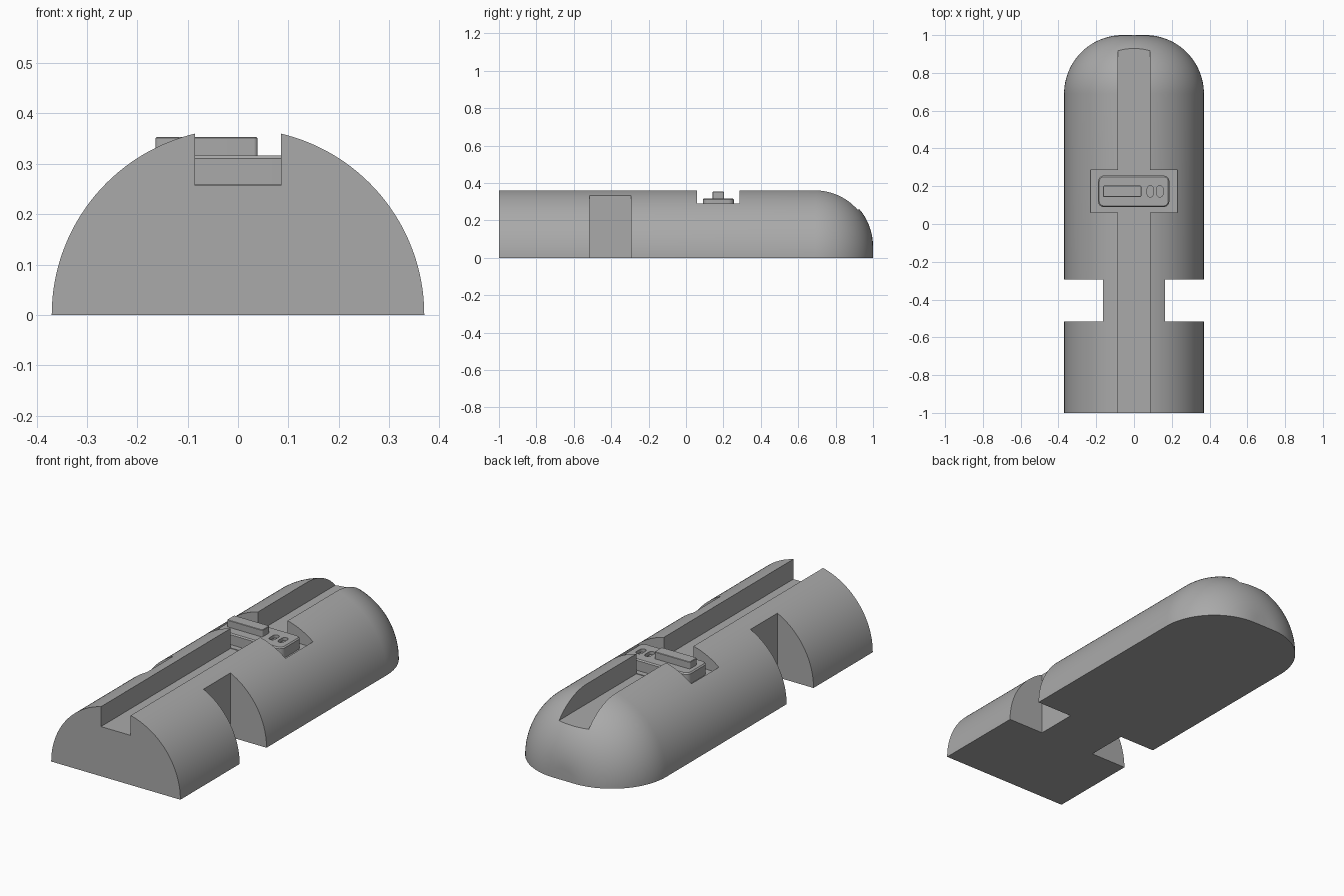
import bpy, bmesh, math
from mathutils import Vector

cube = bpy.data.objects.get("Cube")
if cube:
    bpy.data.objects.remove(cube, do_unlink=True)

grey = bpy.data.materials.new("mid grey")
grey.use_nodes = True
color = (0.4, 0.4, 0.4, 1)
grey.diffuse_color = color
grey.node_tree.nodes["Principled BSDF"].inputs["Base Color"].default_value = color

RADIUS, FILLET = 0.37, 0.31
PANEL_Y = 0.173


def add_object(name, bm):
    bmesh.ops.recalc_face_normals(bm, faces=bm.faces[:])
    mesh = bpy.data.meshes.new(name)
    bm.to_mesh(mesh)
    bm.free()
    mesh.materials.append(grey)
    obj = bpy.data.objects.new(name, mesh)
    bpy.context.collection.objects.link(obj)
    return obj


def box(name, x, y, z):
    """Box spanning the (low, high) pairs x, y and z."""
    bm = bmesh.new()
    bmesh.ops.create_cube(bm, size=1)
    for v in bm.verts:
        v.co = Vector([(a + b) / 2 + c * (b - a) for (a, b), c in zip((x, y, z), v.co)])
    return add_object(name, bm)


def rounded_slab(name, x, y, z, corner, edge=0.0):
    """Slab with rounded plan corners and an optional small top chamfer."""
    def ring(inset, height):
        r = corner - inset
        points = []
        for cx, cy, start in ((x[1], y[1], 0), (x[0], y[1], 90), (x[0], y[0], 180), (x[1], y[0], 270)):
            sx = -1 if cx == x[1] else 1
            sy = -1 if cy == y[1] else 1
            for i in range(9):
                a = math.radians(start + i * 90 / 8)
                points.append(bm.verts.new((cx + sx * corner + r * math.cos(a),
                                            cy + sy * corner + r * math.sin(a), height)))
        return points
    bm = bmesh.new()
    rings = [ring(0, z[0]), ring(0, z[1] - edge)]
    if edge:
        rings.append(ring(edge, z[1]))
    for low, high in zip(rings, rings[1:]):
        for i in range(len(low)):
            j = (i + 1) % len(low)
            bm.faces.new((low[i], low[j], high[j], high[i]))
    bm.faces.new(rings[0])
    bm.faces.new(rings[-1])
    return add_object(name, bm)


def carve(obj, cutters):
    """Subtract the cutters, bake the result and drop the cutters."""
    for cutter in cutters:
        cutter.hide_render = True
        mod = obj.modifiers.new("cut", 'BOOLEAN')
        mod.operation = 'DIFFERENCE'
        mod.solver = 'EXACT'
        mod.object = cutter
    depsgraph = bpy.context.evaluated_depsgraph_get()
    mesh = bpy.data.meshes.new_from_object(obj.evaluated_get(depsgraph))
    obj.modifiers.clear()
    obj.data = mesh
    for cutter in cutters:
        bpy.data.objects.remove(cutter, do_unlink=True)


# Half-round body with a filleted nose, spun from a profile
bm = bmesh.new()
profile = [(0, -1), (RADIUS, -1), (RADIUS, 1 - FILLET)]
for i in range(1, 25):
    a = math.radians(90 * i / 24)
    profile.append((RADIUS - FILLET + FILLET * math.cos(a), 1 - FILLET + FILLET * math.sin(a)))
profile.append((0, 1))
verts = [bm.verts.new((r, y, 0)) for r, y in profile]
edges = [bm.edges.new(pair) for pair in zip(verts, verts[1:])]
bmesh.ops.spin(bm, geom=verts + edges, cent=(0, 0, 0), axis=(0, -1, 0),
               angle=math.pi, steps=72)
bmesh.ops.remove_doubles(bm, verts=bm.verts[:], dist=1e-5)
bmesh.ops.dissolve_degenerate(bm, edges=bm.edges[:], dist=1e-5)
rim = [e for e in bm.edges if e.is_boundary and all(abs(v.co.z) < 1e-4 for v in e.verts)]
bmesh.ops.contextual_create(bm, geom=rim)
body = add_object("body", bm)

# Top channel, control pocket and the two side notches
cutters = [box("channel_cutter", (-0.085, 0.085), (-1.1, 1.1), (0.257, 0.6)),
           box("pocket_cutter", (-0.23, 0.23), (0.06, 0.285), (0.26, 0.6))]
for side in (-1, 1):
    cutters.append(box("notch_cutter", tuple(sorted((side * 0.163, side * 0.6))),
                       (-0.515, -0.295), (-0.2, 0.6)))
carve(body, cutters)

# Fill the channel up to the pocket floor so the panel has a seat
seat = box("panel_seat", (-0.085, 0.085), (0.06, 0.285), (0.2, 0.26))

# Control panel with two recessed slots
panel = rounded_slab("control_panel", (-0.19, 0.187), (PANEL_Y - 0.083, PANEL_Y + 0.083),
                     (0.255, 0.317), 0.03, 0.006)
slots = [rounded_slab("slot_cutter", (x - 0.016, x + 0.016), (PANEL_Y - 0.03, PANEL_Y + 0.03),
                      (0.300, 0.35), 0.0155) for x in (0.086, 0.137)]
carve(panel, slots)

# Raised inner pads of the slots
pads = [rounded_slab("slot_pad", (x - 0.009, x + 0.009), (PANEL_Y - 0.022, PANEL_Y + 0.022),
                     (0.298, 0.305), 0.0085) for x in (0.086, 0.137)]

# Raised bar on the panel
bar = rounded_slab("panel_bar", (-0.164, 0.039), (PANEL_Y - 0.03, PANEL_Y + 0.03),
                   (0.31, 0.353), 0.008, 0.002)

# Smooth curved surfaces, keep the cut edges sharp
bpy.ops.object.select_all(action='DESELECT')
for obj in [body, panel, bar] + pads:
    obj.select_set(True)
bpy.context.view_layer.objects.active = body
bpy.ops.object.shade_smooth_by_angle(angle=math.radians(25))
